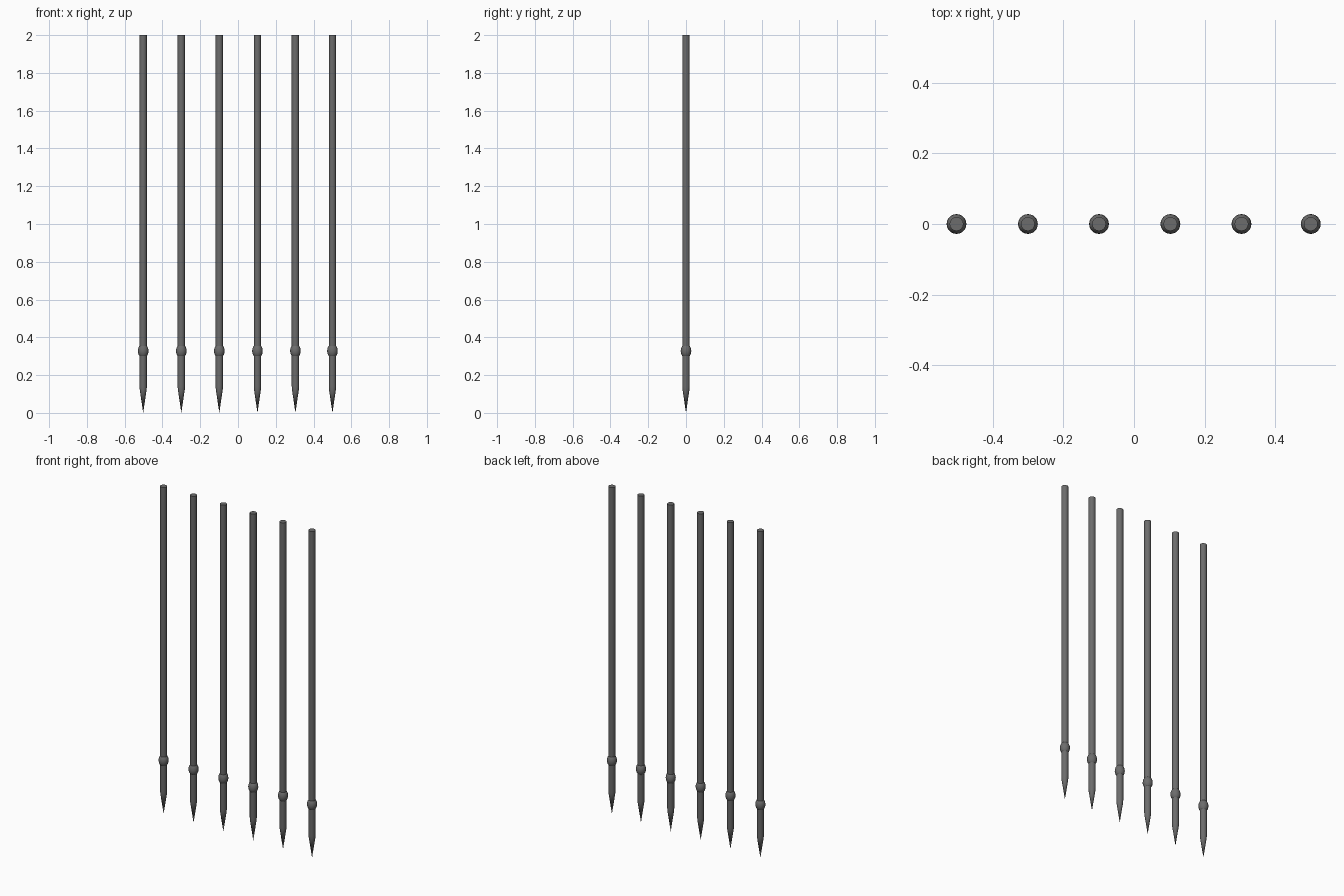
import bpy, bmesh, math

if "Cube" in bpy.data.objects:
    bpy.data.objects.remove(bpy.data.objects["Cube"])

iron = bpy.data.materials.new("dark iron grey")
iron.diffuse_color = (0.15, 0.15, 0.15, 1)
iron.use_nodes = True
iron.node_tree.nodes["Principled BSDF"].inputs["Base Color"].default_value = iron.diffuse_color
SIDES = 24


def lathe(name, profile, x):
    """Closed solid of revolution from (radius, z) points, bottom to top."""
    bm = bmesh.new()
    rings = []
    for r, z in profile:
        if r == 0:
            rings.append([bm.verts.new((0, 0, z))] * SIDES)
        else:
            rings.append([bm.verts.new((r * math.cos(2 * math.pi * i / SIDES),
                                        r * math.sin(2 * math.pi * i / SIDES), z))
                          for i in range(SIDES)])
    for a, b in zip(rings, rings[1:]):
        for i in range(SIDES):
            j = (i + 1) % SIDES
            corners = list(dict.fromkeys((a[i], a[j], b[j], b[i])))
            bm.faces.new(corners)
    bmesh.ops.recalc_face_normals(bm, faces=bm.faces)
    mesh = bpy.data.meshes.new(name)
    bm.to_mesh(mesh)
    bm.free()
    mesh.materials.append(iron)
    ob = bpy.data.objects.new(name, mesh)
    ob.location.x = x
    bpy.context.collection.objects.link(ob)
    bpy.ops.object.select_all(action='DESELECT')
    ob.select_set(True)
    bpy.context.view_layer.objects.active = ob
    bpy.ops.object.shade_smooth_by_angle(angle=math.radians(35))
    return ob


# pointed rod: spike tip, straight shaft, flat top
rod = [(0, 0), (0.0185, 0.125), (0.0195, 0.14), (0.0195, 2.0), (0, 2.0)]

# oval collar bead around the rod
N = 12
bead = [(0.028 * math.sin(math.pi * k / N) if 0 < k < N else 0,
         0.328 - 0.038 * math.cos(math.pi * k / N)) for k in range(N + 1)]

# row of six bars
for n, x in enumerate((-0.502, -0.30, -0.099, 0.103, 0.304, 0.50), 1):
    lathe(f"bar_rod_{n}", rod, x)
    lathe(f"bar_collar_{n}", bead, x)
